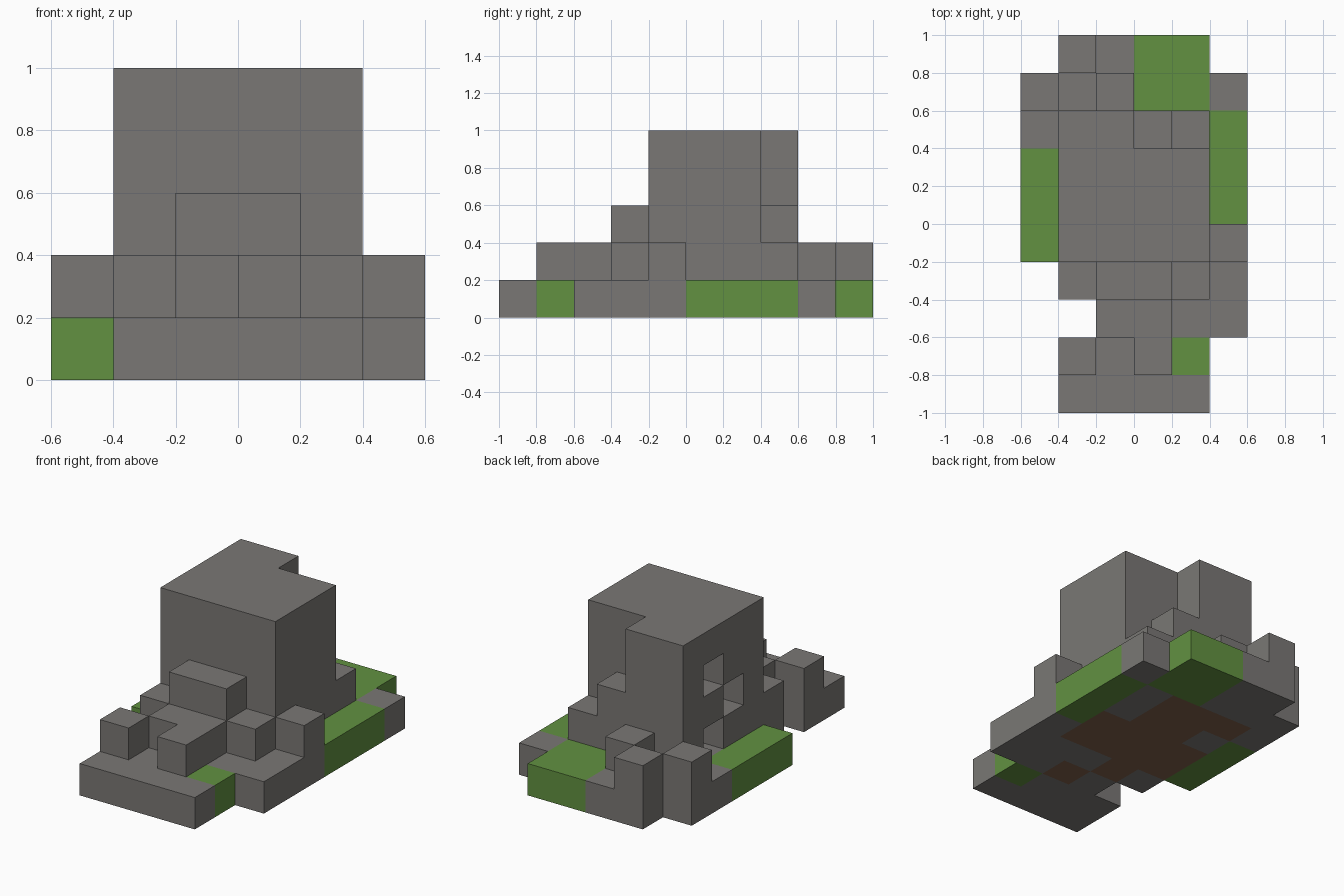
import bpy, bmesh, math
from mathutils import Vector

CELL = 0.2

# Ground plan, back row first: s stone, g grass, d soil, . empty
GROUND = """
.ssgg.
sssggs
sdddsg
gsddsg
gddddg
gdddds
.sdsss
..sdss
.sssg.
.ssss.
""".split()

# Height of every column in blocks, same layout
HEIGHT = """
021110
212111
155321
155551
155551
155552
023321
002211
021210
011110
""".split()

# Blocks missing from the tower's side wall (column, row, level)
HOLES = {(1, 6, 1), (1, 5, 2), (1, 6, 3)}

old = bpy.data.objects.get("Cube")
if old:
    bpy.data.objects.remove(old, do_unlink=True)


def material(name, rgb):
    mat = bpy.data.materials.new(name)
    mat.use_nodes = True
    mat.diffuse_color = (*rgb, 1)
    bsdf = next(n for n in mat.node_tree.nodes if n.type == 'BSDF_PRINCIPLED')
    bsdf.inputs["Base Color"].default_value = (*rgb, 1)
    return mat


stone = material("stone grey", (0.195, 0.187, 0.178))
grass = material("grass green", (0.122, 0.283, 0.053))
soil = material("soil brown", (0.215, 0.118, 0.07))

# Sort the blocks into parts
PARTS = {"stone_base": stone, "grass_patches": grass, "soil_core": soil,
         "stone_steps": stone, "stone_tower": stone}
BASE = {"s": "stone_base", "g": "grass_patches", "d": "soil_core"}
blocks = {}
rows = len(GROUND)
for r, (kinds, heights) in enumerate(zip(GROUND, HEIGHT)):
    j = rows - 1 - r
    for i, (kind, h) in enumerate(zip(kinds, heights)):
        for k in range(int(h)):
            if (i, j, k) in HOLES:
                continue
            upper = "stone_tower" if int(h) == 5 else "stone_steps"
            blocks[i, j, k] = upper if k else BASE[kind]

DIRECTIONS = [Vector(d) for d in ((1, 0, 0), (-1, 0, 0), (0, 1, 0),
                                  (0, -1, 0), (0, 0, 1), (0, 0, -1))]


def add_side(bm, cell, d):
    """One outward square of a block."""
    u = Vector((d.y, d.z, d.x))
    v = d.cross(u)
    mid = Vector(cell) + Vector((0.5, 0.5, 0.5)) + d / 2
    corners = [mid + (u * a + v * b) / 2
               for a, b in ((-1, -1), (1, -1), (1, 1), (-1, 1))]
    origin = Vector((len(GROUND[0]) / 2, rows / 2, 0))
    bm.faces.new([bm.verts.new((c - origin) * CELL) for c in corners])


# Build each part from its exposed block sides and merge flat areas
for name, mat in PARTS.items():
    bm = bmesh.new()
    for cell, part in blocks.items():
        if part != name:
            continue
        for d in DIRECTIONS:
            neighbour = tuple(int(c) for c in Vector(cell) + d)
            if neighbour not in blocks:
                add_side(bm, cell, d)
    bmesh.ops.remove_doubles(bm, verts=bm.verts, dist=CELL / 100)
    bmesh.ops.dissolve_limit(bm, angle_limit=math.radians(1),
                             verts=bm.verts, edges=bm.edges)
    mesh = bpy.data.meshes.new(name)
    bm.to_mesh(mesh)
    bm.free()
    mesh.materials.append(mat)
    bpy.context.collection.objects.link(bpy.data.objects.new(name, mesh))
